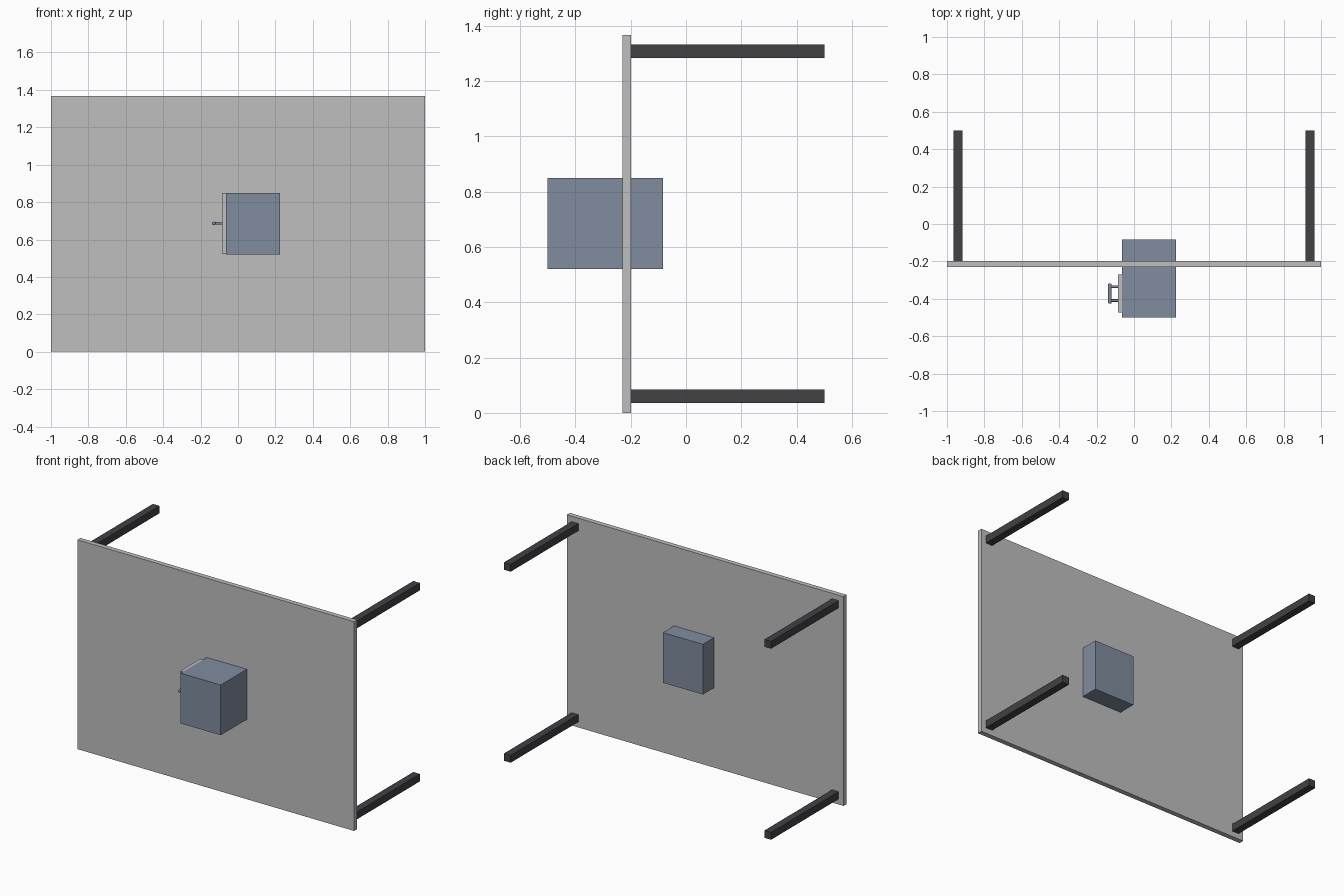
import bpy, math

cube = bpy.data.objects.get("Cube")
if cube:
    bpy.data.objects.remove(cube, do_unlink=True)


def material(name, rgb):
    m = bpy.data.materials.new(name)
    m.use_nodes = True
    m.diffuse_color = (*rgb, 1)
    m.node_tree.nodes["Principled BSDF"].inputs["Base Color"].default_value = (*rgb, 1)
    return m


grey = material("light grey", (0.52, 0.52, 0.52))
blue = material("slate blue", (0.216, 0.262, 0.342))
dark = material("charcoal", (0.054, 0.054, 0.061))


def box(name, low, high, mat):
    """Axis-aligned block between two corners."""
    centre = [(a + b) / 2 for a, b in zip(low, high)]
    bpy.ops.mesh.primitive_cube_add(size=1, location=centre)
    o = bpy.context.object
    o.name = name
    o.scale = [b - a for a, b in zip(low, high)]
    bpy.ops.object.transform_apply(location=False, rotation=False, scale=True)
    o.data.materials.append(mat)
    return o


def rod(name, centre, radius, length, rotation, rounding=0):
    """Cylinder with optionally rounded ends."""
    bpy.ops.mesh.primitive_cylinder_add(vertices=16, radius=radius, depth=length,
                                        location=centre, rotation=rotation)
    o = bpy.context.object
    o.name = name
    o.data.materials.append(blue)
    if rounding:
        bevel = o.modifiers.new("round ends", 'BEVEL')
        bevel.width = rounding
        bevel.segments = 3
        bevel.limit_method = 'ANGLE'
        bevel.angle_limit = math.radians(60)
    bpy.ops.object.shade_smooth_by_angle()
    return o


# Large upright panel
box("table_top", (-1, -0.23, 0), (1, -0.198, 1.367), grey)

# Four legs reaching backwards from the panel corners
for side, x in (("right", -0.941), ("left", 0.941)):
    for level, z in (("lower", 0.06), ("upper", 1.308)):
        box(f"{level}_{side}_leg", (x - 0.024, -0.198, z - 0.024),
            (x + 0.024, 0.5, z + 0.024), dark)

# Cabinet passing through the panel
box("cabinet", (-0.064, -0.5, 0.521), (0.225, -0.083, 0.849), blue)

# Drawer front on the cabinet's right side
box("drawer_front", (-0.085, -0.473, 0.523), (-0.064, -0.27, 0.849), grey)

# Pull handle: two posts and a rounded bar
for name, y in (("front", -0.409), ("rear", -0.335)):
    rod(f"{name}_handle_post", (-0.105, y, 0.686), 0.007, 0.045, (0, math.pi / 2, 0))
rod("handle_bar", (-0.129, -0.372, 0.686), 0.0095, 0.108, (math.pi / 2, 0, 0), 0.006)
